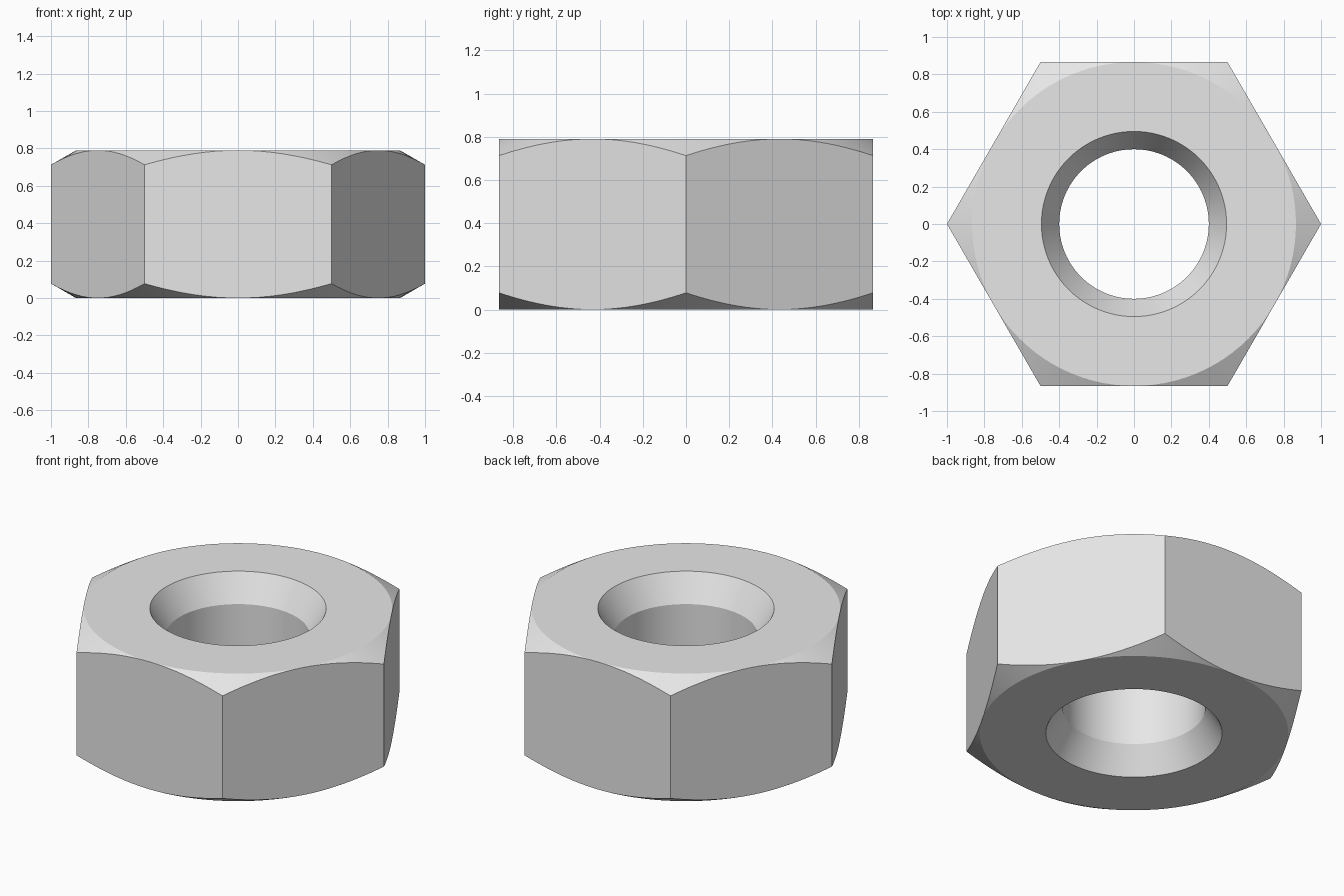
import bpy
import bmesh
from math import cos, sin, tan, pi, radians

if "Cube" in bpy.data.objects:
    bpy.data.objects.remove(bpy.data.objects["Cube"], do_unlink=True)

HEIGHT = 0.79
FLAT = cos(radians(30))      # centre to middle of a hexagon side
BORE, RIM = 0.4, 0.495       # straight bore and countersink mouth
SINK = 0.16                  # countersink depth
STEPS = 96                   # divisible by 12, so corners and side middles are hit

steel = bpy.data.materials.new("grey steel")
steel.use_nodes = True
steel.diffuse_color = (0.8, 0.8, 0.8, 1)
steel.node_tree.nodes["Principled BSDF"].inputs["Base Color"].default_value = (0.8, 0.8, 0.8, 1)


def section(angle):
    """Closed (radius, height) cross-section of the nut at an angle."""
    edge = FLAT / cos(angle % (pi / 3) - pi / 6)
    drop = (edge - FLAT) * tan(radians(30))
    lower = [(BORE, SINK), (RIM, 0), (FLAT, 0), (edge, drop)]
    return lower + [(r, HEIGHT - z) for r, z in reversed(lower)]


# Hexagonal nut: sweep the section round the axis
bm = bmesh.new()
loops = []
for i in range(STEPS):
    a = 2 * pi * i / STEPS
    loops.append([bm.verts.new((r * cos(a), r * sin(a), z)) for r, z in section(a)])
for i, here in enumerate(loops):
    after = loops[(i + 1) % STEPS]
    for j in range(len(here)):
        k = (j + 1) % len(here)
        bm.faces.new((here[j], after[j], after[k], here[k]))

# Chamfer vanishes at the middle of each side
bmesh.ops.remove_doubles(bm, verts=bm.verts, dist=0.00001)
bmesh.ops.recalc_face_normals(bm, faces=bm.faces)

mesh = bpy.data.meshes.new("hex_nut")
bm.to_mesh(mesh)
bm.free()
mesh.materials.append(steel)
nut = bpy.data.objects.new("hex_nut", mesh)
bpy.context.collection.objects.link(nut)

# Smooth bore and chamfers, crisp edges
bpy.ops.object.select_all(action="DESELECT")
nut.select_set(True)
bpy.context.view_layer.objects.active = nut
bpy.ops.object.shade_smooth_by_angle(angle=radians(25))
